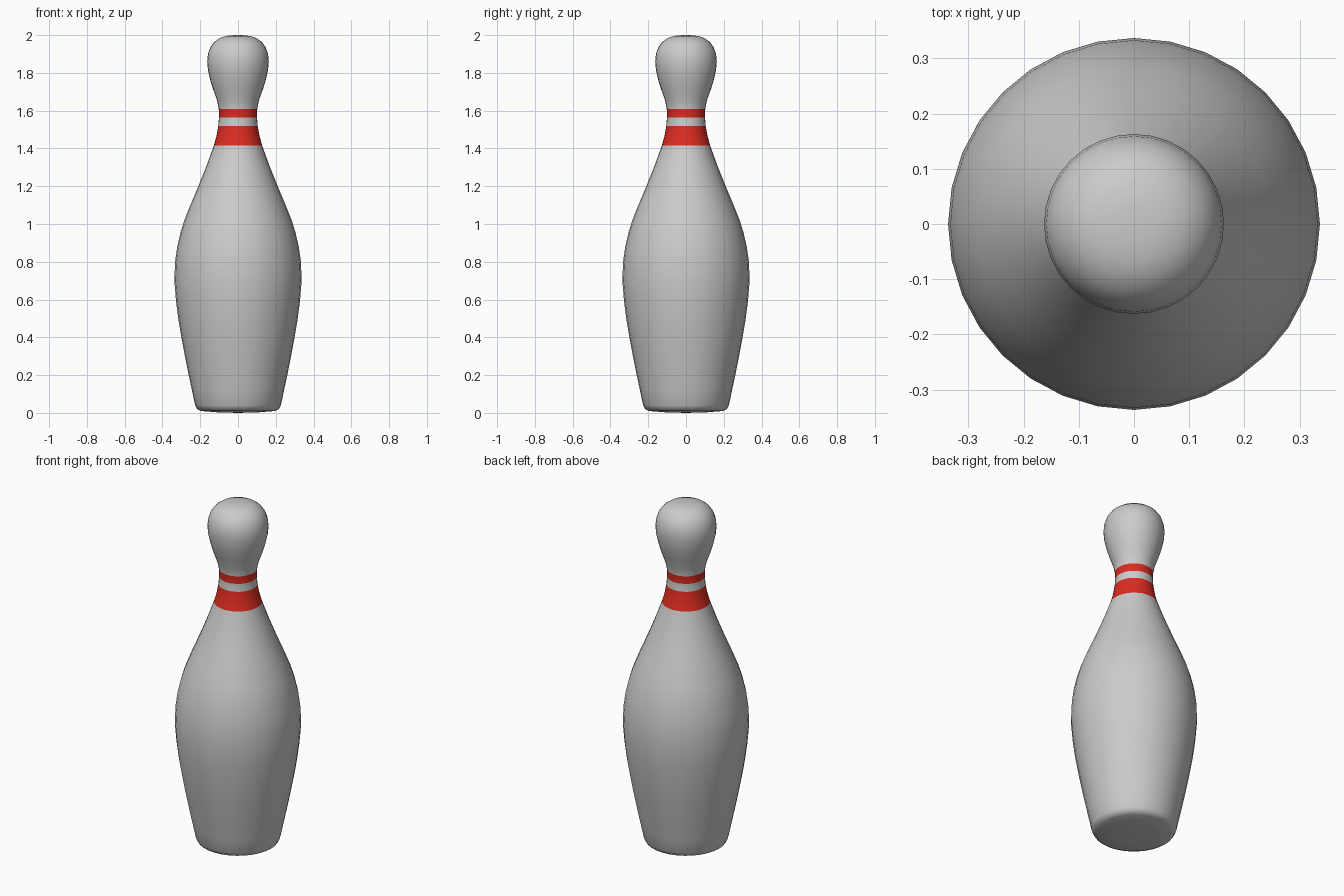
import bpy
import bmesh
from math import sin, cos, tau

if "Cube" in bpy.data.objects:
    bpy.data.objects.remove(bpy.data.objects["Cube"])

SEGMENTS = 32

# Pin profile from base to crown: (radius, height)
profile = [
    (0.11, 0.003), (0.195, 0.01), (0.217, 0.02), (0.227, 0.04),
    (0.244, 0.12), (0.261, 0.20), (0.28, 0.295), (0.298, 0.39), (0.315, 0.49),
    (0.328, 0.59), (0.337, 0.70), (0.333, 0.80), (0.322, 0.88), (0.303, 0.96),
    (0.284, 1.02), (0.248, 1.11), (0.21, 1.20), (0.168, 1.305), (0.128, 1.415),
    (0.114, 1.465), (0.104, 1.52), (0.101, 1.565), (0.102, 1.61),
    (0.111, 1.655), (0.131, 1.71), (0.148, 1.765), (0.159, 1.815),
    (0.163, 1.86), (0.159, 1.90), (0.147, 1.935), (0.127, 1.963),
    (0.10, 1.983), (0.07, 1.994), (0.035, 1.999),
]
stripes = [(1.415, 1.52), (1.565, 1.61)]

# Lathe the profile into rings, closed by a fan at each end
bm = bmesh.new()
rings = [[bm.verts.new((r * cos(tau * i / SEGMENTS), r * sin(tau * i / SEGMENTS), z))
          for i in range(SEGMENTS)] for r, z in profile]
base = bm.verts.new((0, 0, 0))
crown = bm.verts.new((0, 0, 2))
for i in range(SEGMENTS):
    j = (i + 1) % SEGMENTS
    bm.faces.new((base, rings[0][j], rings[0][i]))
    bm.faces.new((crown, rings[-1][i], rings[-1][j]))
    for a, b in zip(rings, rings[1:]):
        bm.faces.new((a[i], a[j], b[j], b[i]))

# Red neck stripes
for face in bm.faces:
    z = face.calc_center_median().z
    face.material_index = int(any(lo < z < hi for lo, hi in stripes))
    face.smooth = True

mesh = bpy.data.meshes.new("bowling_pin")
bm.to_mesh(mesh)
bm.free()

red = bpy.data.materials.new("stripe_red")
red.diffuse_color = (0.72, 0.025, 0.015, 1)
red.use_nodes = True
red.node_tree.nodes["Principled BSDF"].inputs["Base Color"].default_value = red.diffuse_color
mesh.materials.append(None)
mesh.materials.append(red)

pin = bpy.data.objects.new("bowling_pin", mesh)
bpy.context.collection.objects.link(pin)
